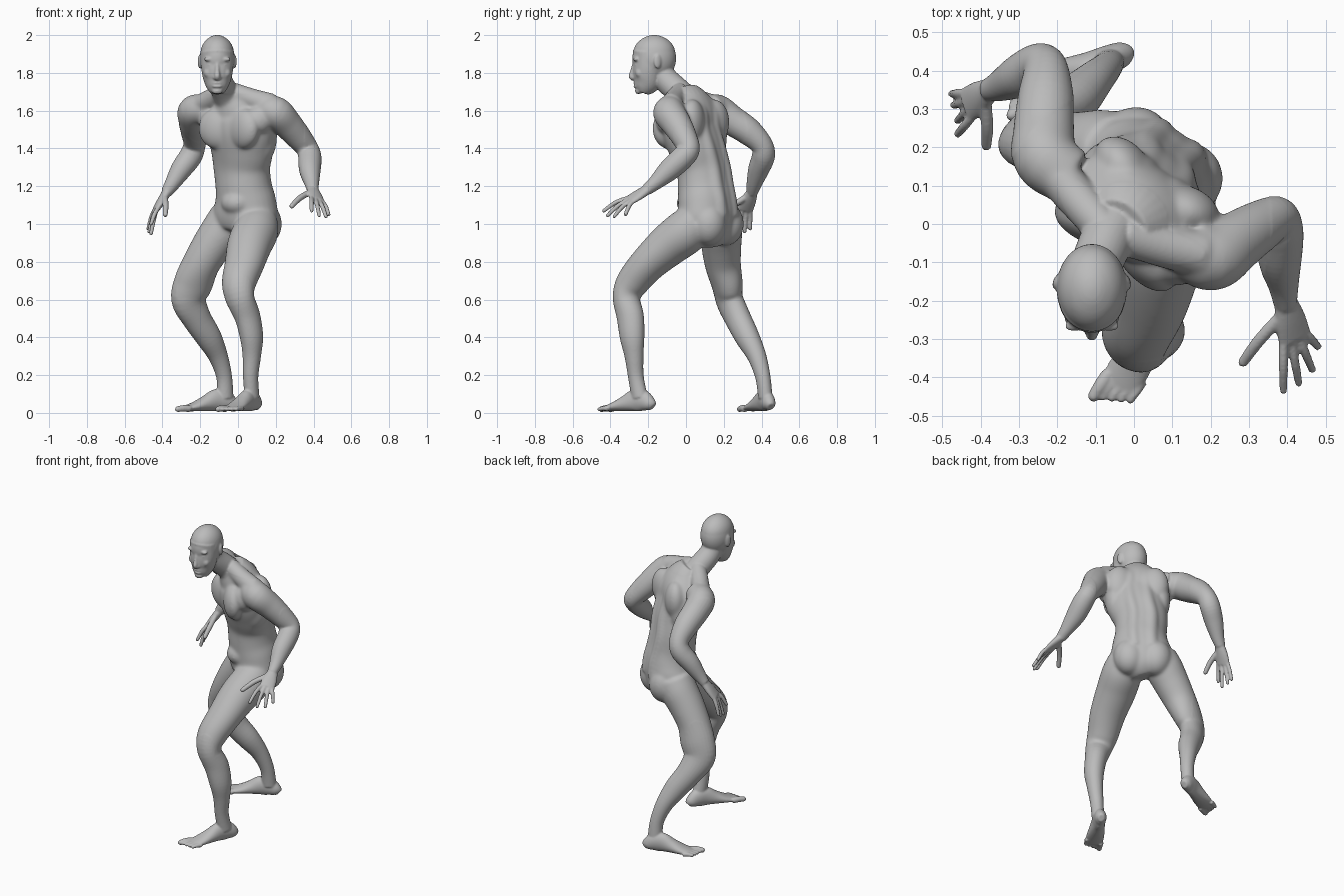
import bpy, bmesh, math
from mathutils import Vector, Matrix

CM = 0.01  # all part measurements below are in centimetres
UP = Vector((0, 0, 1))
SIDES, STEPS = 28, 5

if "Cube" in bpy.data.objects:
    bpy.data.objects.remove(bpy.data.objects["Cube"])

flesh = bmesh.new()


def spline(a, b, c, d, t):
    """Smooth interpolation between b and c."""
    return [q + 0.5 * t * (r - p + t * (2 * p - 5 * q + 4 * r - s + t * (3 * (q - r) + s - p)))
            for p, q, r, s in zip(a, b, c, d)]


def tube(wide, sections):
    """Loft oval rings along a smooth path; a section is x, y, z, half width, half depth."""
    rows = [tuple(s) if len(s) == 5 else tuple(s) + (s[-1],) for s in sections]
    padded = [rows[0]] + rows + [rows[-1]]
    fine = [spline(*padded[i:i + 4], k / STEPS)
            for i in range(len(rows) - 1) for k in range(STEPS)] + [rows[-1]]
    centres = [Vector(s[:3]) for s in fine]
    rings = []
    for i, s in enumerate(fine):
        along = (centres[min(i + 1, len(fine) - 1)] - centres[max(i - 1, 0)]).normalized()
        u = Vector(wide)
        u = (u - along * u.dot(along)).normalized()
        v = along.cross(u)
        turns = [math.tau * k / SIDES for k in range(SIDES)]
        rings.append([flesh.verts.new((centres[i] + u * s[3] * math.cos(t) + v * s[4] * math.sin(t)) * CM)
                      for t in turns])
    for low, high in zip(rings, rings[1:]):
        for k in range(SIDES):
            n = (k + 1) % SIDES
            flesh.faces.new((low[k], low[n], high[n], high[k]))
    flesh.faces.new(rings[0][::-1])
    flesh.faces.new(rings[-1])


def blob(centre, radii, angle=0):
    """Ellipsoid turned clockwise about the vertical by an angle in degrees."""
    place = (Matrix.Translation(Vector(centre) * CM)
             @ Matrix.Rotation(-math.radians(angle), 4, "Z")
             @ Matrix.Diagonal((*(Vector(radii) * CM), 1)))
    bmesh.ops.create_icosphere(flesh, subdivisions=4, radius=1, matrix=place)


def digit(wide, base, middle, tip, thick):
    """Finger or toe with a rounded tip."""
    tube(wide, [(*base, thick), (*middle, thick), (*tip, thick * 0.85)])
    blob(tip, [thick * 0.85] * 3)


# Torso, twisted about the vertical
TWIST = math.radians(35)
across = Vector((math.cos(TWIST), -math.sin(TWIST), 0))
ahead = Vector((-math.sin(TWIST), -math.cos(TWIST), 0))
torso = [(2, 13, 90, 8, 7), (4, 13, 96, 15, 12), (4, 12, 104, 18.5, 14.5),
         (4, 11, 112, 17, 14.5), (3, 10, 120, 15.5, 13.8), (2, 9, 130, 16, 13),
         (2, 6, 140, 18, 13.5), (1, 3, 150, 20, 13.5), (0, 3, 158, 19, 12.5),
         (-2, 1, 165, 13, 10.5), (-4, -1, 170, 8.5, 7.5)]
tube(across, torso)
blob((0, 4, 111), (9, 9, 7), 35)

# Back strands, shoulder blades, chest, chest to shoulder bridges, buttocks
for side in (-1, 1):
    tube(across, [(*(Vector((x, y, z)) + across * side * 5 - ahead * (depth - 3.8)), 4.5)
                  for x, y, z, width, depth in torso[2:-1]])

    def trunk_blob(origin, sideways, forward, radii, turn=0):
        blob(Vector(origin) + across * side * sideways + ahead * forward, radii, 35 + side * turn)

    trunk_blob((1, 3, 154), 10, -7.5, (9, 6.5, 12), -15)
    trunk_blob((1, 3, 150.5), 8, 8.5, (11, 6, 11), 14)
    trunk_blob((1, 3, 155), 15, 4, (7.5, 7, 8))
    trunk_blob((1, 4, 146), 14, -3, (5.5, 8, 13))
    trunk_blob((4, 12, 100), 8, -5.5, (9.5, 9.5, 11.5))

# Neck and the slopes from neck to shoulders
tube(across, [(-4, 1, 164, 7.5), (-7, -4, 170, 7), (-10, -11, 177, 6.6), (-11, -14, 184, 6)])
tube(UP, [(-3, -3, 170, 5), (8, -6, 166, 5.5), (18, -8, 163, 6)])
tube(UP, [(-8, -1, 170, 5), (-16, 8, 165, 5.5), (-22, 16, 162, 6)])

# Head: skull, face, nose, brow, eyes, cheeks, ears, lips, chin
MID = -11
blob((MID, -16.8, 187.8), (9.2, 11.6, 12.3))
blob((MID, -16.8, 190), (8.9, 11.2, 9.9))
tube((1, 0, 0), [(MID, -19, 191, 8.6, 9.2), (MID, -19.5, 186, 8.7, 8.3), (MID, -20, 181, 8.3, 8.2),
                 (MID, -20.5, 176, 7.2, 7.5), (MID, -22, 172, 5.4, 5.8), (MID, -23, 169.5, 3.6, 3.4)])
tube((1, 0, 0), [(MID, -27.3, 186, 0.9), (MID, -28.3, 181, 1.2), (MID, -28.8, 178.2, 1.6),
                 (MID, -27.6, 176.8, 1.3)])
for side in (-1, 1):
    blob((MID + side * 3.6, -26, 187.2), (3.6, 1.8, 1.2), side * 14)
    blob((MID + side * 3.4, -25.8, 184.2), (1.8, 1.4, 0.9))
    blob((MID + side * 4.2, -24.2, 180), (3, 2.6, 3), side * 20)
    blob((MID + side * 1.4, -27.6, 177.4), (0.9, 1.1, 0.9))
    blob((MID + side * 9.2, -15, 186), (0.9, 2, 3.8), side * -20)
for height in (174.7, 172.9):
    blob((MID, -26.4, height), (2.7, 1.5, 0.85))
blob((MID, -25, 170.5), (2.8, 2, 2))

# Left arm, bent forward
tube((1, -1, 0), [(14, -6, 160, 7.5), (20, -9, 159, 8.6), (26, -5, 153, 7.9), (32, -1, 146, 6.9),
                  (37, 1.5, 139.5, 5.8), (38, -2, 135, 6.2), (38, -9, 128.5, 5.8),
                  (39, -16, 122, 4), (39.5, -21, 118, 3)])

# Right arm, swung back
tube((1, 0, 0), [(-16, 12, 161, 7.5), (-23, 17, 160, 8.5), (-23.5, 24, 155, 8),
                 (-23, 33, 149, 7.3), (-23, 40, 142, 5.9), (-25, 41, 136, 6.1),
                 (-30, 38.5, 129, 5.6), (-35, 36, 121, 4), (-38, 35, 116.5, 3)])


def hand(wrist, knuckles, wide, tips, thumb):
    """Palm, four fingers and a thumb; wide points to the index finger."""
    wrist, knuckles, wide = Vector(wrist), Vector(knuckles), Vector(wide).normalized()
    tube(wide, [(*wrist, 3, 2.5), (*wrist.lerp(knuckles, 0.5), 4.3, 2.2), (*knuckles, 4.7, 1.6)])
    for n, tip in enumerate(tips):
        base = knuckles + wide * (3.5 - 2.3 * n)
        digit(wide, base, base.lerp(Vector(tip), 0.5) + UP, tip, 1.2)
    base = wrist.lerp(knuckles, 0.3) + wide * 1.8
    digit(UP, base, base.lerp(Vector(thumb), 0.5) + wide, thumb, 1.6)


hand((39.5, -20, 118.5), (42, -30, 112.5), (-0.85, -0.4, 0.3),
     [(39, -43.5, 107), (43, -41.5, 104.5), (46.5, -38, 104), (48, -32, 105)], (28.5, -36, 109.5))
hand((-37.5, 35, 117), (-43.5, 31, 107.5), (0.3, -0.9, 0.2),
     [(-46, 23.5, 100), (-46, 27, 95), (-47, 31, 96), (-47.5, 34, 97.5)], (-38.5, 20.5, 105))

# Left leg, stepping forward
tube((0.85, -0.5, 0), [(11, 6, 102, 10.5, 10.5), (9.3, 0, 96, 12, 12), (6.2, -9, 89, 12, 11.3),
                       (3.5, -20, 79, 10.8, 9.6), (0.6, -28.3, 69, 9.4, 8.6),
                       (1, -31.5, 61, 8, 7), (5, -29.5, 51, 6.6, 7.4),
                       (7.2, -28.5, 40, 5.9, 6.7), (7.3, -27.5, 30, 4.8, 5.1),
                       (6.7, -26.5, 19, 4, 4.2), (7.5, -24.5, 8, 3.7, 4.5)])

# Right leg, trailing and turned out
tube((-0.36, 0.93, 0), [(-4, 18, 104, 10.5, 11), (-8, 18.5, 97, 11.3, 11.3),
                        (-13.5, 18.7, 89, 10.7, 10.7), (-19.5, 19.5, 79, 9.6, 10),
                        (-23.5, 21.5, 69, 8.2, 10.6), (-26, 23, 60, 6.8, 9.6),
                        (-21.8, 27.5, 50, 6.7, 7.8), (-15.5, 32.5, 40, 6.3, 6.9),
                        (-10.5, 37.5, 30, 5, 5.2), (-7.3, 40.7, 19, 4, 4.2),
                        (-6.8, 42, 8, 3.7, 4.5)])


def foot(heel, forward, medial_sign):
    """Foot from heel to ball, then five toes."""
    heel, forward = Vector(heel), Vector(forward).normalized()
    medial = forward.cross(UP) * medial_sign
    tube(medial, [(*(heel + forward * run + UP * (height + 0.8)), width, height)
                  for run, height, width in
                  [(-3.8, 2.3, 1.8), (-2, 3.8, 3.3), (2, 5.6, 3.8), (7, 5.9, 4),
                   (13, 4.2, 4.7), (19, 2.6, 5.4), (25, 1.4, 5.2)]])
    for n in range(5):
        thick = 1.8 if n == 0 else 1.25
        base = heel + medial * (4 - 2.2 * n) + forward * (23.5 - 0.7 * n) + UP * 2.2
        tip = base + forward * (7 - 0.3 * n) + medial * 0.4 - UP * 0.2
        digit(medial, base, base.lerp(tip, 0.5) + UP * 0.3, tip, thick)


foot((8.7, -20.8, 0), (-0.5, -0.85, 0), 1)
foot((-5, 43.5, 0), (-0.93, -0.36, 0), -1)

# Fuse every part into one skin
bmesh.ops.recalc_face_normals(flesh, faces=flesh.faces)
mesh = bpy.data.meshes.new("body")
flesh.to_mesh(mesh)
flesh.free()
body = bpy.data.objects.new("body", mesh)
bpy.context.collection.objects.link(body)


def bake():
    """Replace the mesh by the result of its modifiers."""
    graph = bpy.context.evaluated_depsgraph_get()
    body.data = bpy.data.meshes.new_from_object(body.evaluated_get(graph))
    body.modifiers.clear()


fuse = body.modifiers.new("fuse", "REMESH")
fuse.mode, fuse.voxel_size = "VOXEL", 0.0055
soften = body.modifiers.new("soften", "SMOOTH")
soften.factor, soften.iterations = 0.5, 4
bake()

# Blend the muscles of trunk and thighs further
trunk = body.vertex_groups.new(name="trunk")
trunk.add([v.index for v in body.data.vertices
           if 0.6 < v.co.z < 1.69 and v.co.xy.length < 0.36], 1, "REPLACE")
blend = body.modifiers.new("blend", "SMOOTH")
blend.vertex_group, blend.factor, blend.iterations = trunk.name, 0.5, 45
bake()

# Plain grey skin, smooth shaded
grey = bpy.data.materials.new("plain grey")
grey.use_nodes = True
grey.diffuse_color = (0.5, 0.5, 0.5, 1)
grey.node_tree.nodes["Principled BSDF"].inputs["Base Color"].default_value = grey.diffuse_color
body.data.materials.clear()
body.data.materials.append(grey)
body.data.polygons.foreach_set("use_smooth", [True] * len(body.data.polygons))
